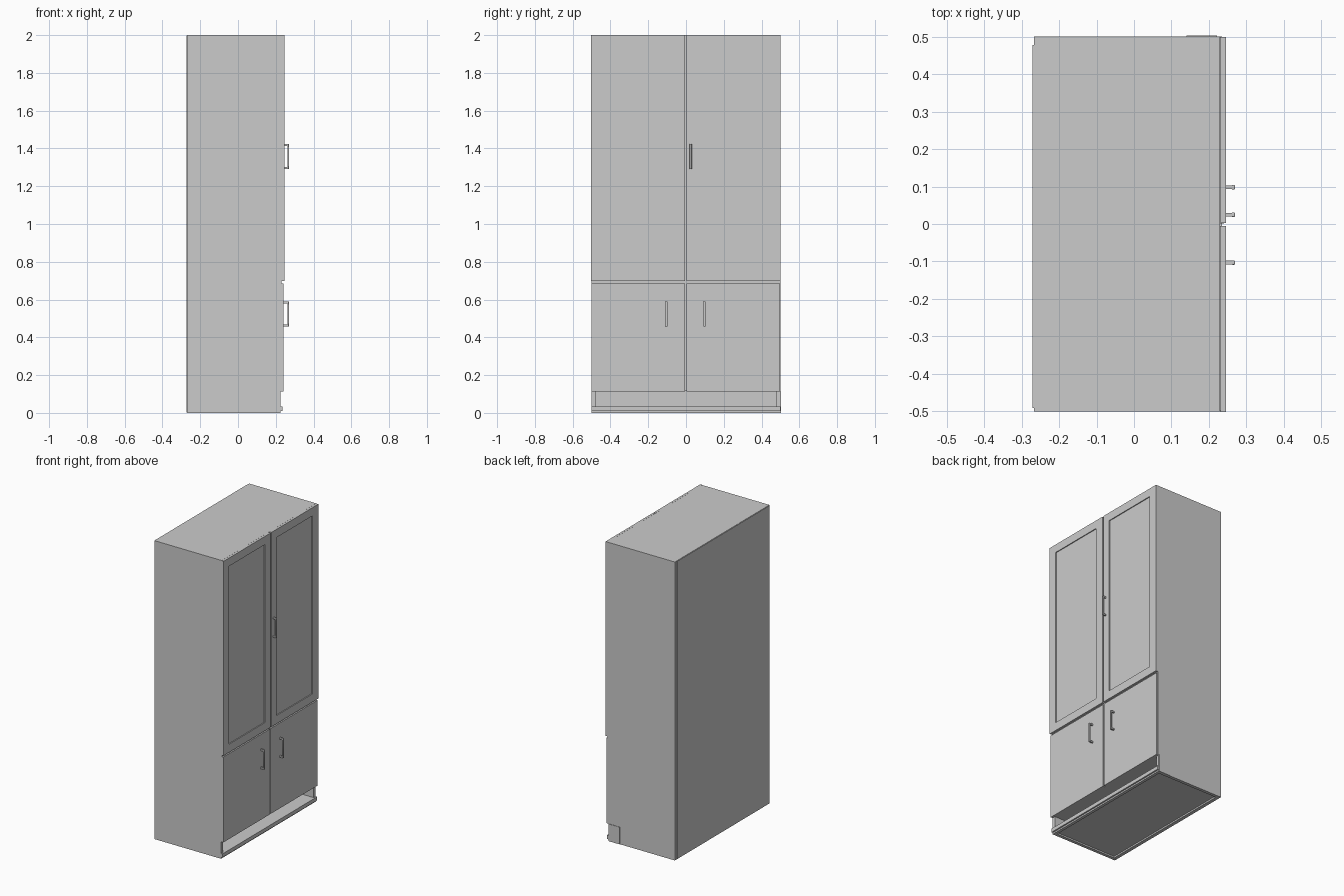
import bpy

if "Cube" in bpy.data.objects:
    bpy.data.objects.remove(bpy.data.objects["Cube"])


def box(name, x, y, z, bevel=0):
    """Box from (min, max) ranges on each axis."""
    bpy.ops.mesh.primitive_cube_add(
        size=1, location=[(a + b) / 2 for a, b in (x, y, z)])
    ob = bpy.context.object
    ob.name = name
    ob.scale = [b - a for a, b in (x, y, z)]
    bpy.ops.object.transform_apply(location=False, rotation=False, scale=True)
    if bevel:
        mod = ob.modifiers.new("rounding", 'BEVEL')
        mod.width = bevel
        mod.segments = 3
        bpy.ops.object.shade_smooth_by_angle()
    return ob


def panel_door(name, y, z, py, pz):
    """Framed door: two stiles, two rails and a recessed centre panel."""
    x = (0.231, 0.246)
    box(name + "_left_stile", x, (y[0], py[0]), z)
    box(name + "_right_stile", x, (py[1], y[1]), z)
    box(name + "_bottom_rail", x, py, (z[0], pz[0]))
    box(name + "_top_rail", x, py, (pz[1], z[1]))
    box(name + "_panel", (0.231, 0.24), py, pz)


def handle(name, x, y, z0, z1):
    """Bar handle on two stand-offs."""
    w = 0.006
    box(name + "_bar", (0.261, 0.27), (y - w, y + w), (z0, z1), 0.003)
    for tag, z in (("lower", z0 + 0.001), ("upper", z1 - 0.011)):
        box(f"{name}_{tag}_post", (x, 0.264), (y - 0.005, y + 0.005), (z, z + 0.01))


# Carcass
for tag, y in (("left", (-0.501, -0.48)), ("right", (0.48, 0.501))):
    box(tag + "_side_upper", (-0.268, 0.2305), y, (0.115, 2.0))
    box(tag + "_side_foot", (-0.268, 0.225), y, (0, 0.115))
inner = (-0.48, 0.48)
box("top_board", (-0.268, 0.2305), inner, (1.975, 2.0))
box("back_board", (-0.272, -0.26), (-0.492, 0.478), (0.003, 1.998))
box("middle_shelf", (-0.26, 0.2305), inner, (0.675, 0.705))
box("cabinet_floor", (-0.26, 0.225), inner, (0.115, 0.135))
box("centre_divider", (-0.26, 0.2305), (-0.012, 0.009), (0.135, 1.975))

# Open base with a front lip and an underside rim
box("base_board", (-0.26, 0.225), inner, (0.01, 0.035))
box("base_front_lip", (0.225, 0.235), (-0.501, 0.501), (0.01, 0.035))
box("base_front_rim", (0.205, 0.225), inner, (0, 0.01))
box("base_back_rim", (-0.26, -0.245), inner, (0, 0.01))
box("side_cover_plate", (0.14, 0.222), (0.501, 0.504), (0.0, 0.115))

# Upper framed doors
panel_door("upper_left_door", (-0.503, -0.006), (0.697, 2.0), (-0.448, -0.065), (0.752, 1.945))
panel_door("upper_right_door", (0.003, 0.5), (0.697, 2.0), (0.057, 0.438), (0.752, 1.945))

# Lower flat doors
box("lower_left_door", (0.2255, 0.241), (-0.5, -0.006), (0.113, 0.685))
box("lower_right_door", (0.2255, 0.241), (0.002, 0.498), (0.113, 0.685))

# Handles
handle("upper_handle", 0.245, 0.025, 1.29, 1.424)
handle("lower_left_handle", 0.24, -0.103, 0.457, 0.59)
handle("lower_right_handle", 0.24, 0.098, 0.457, 0.59)
